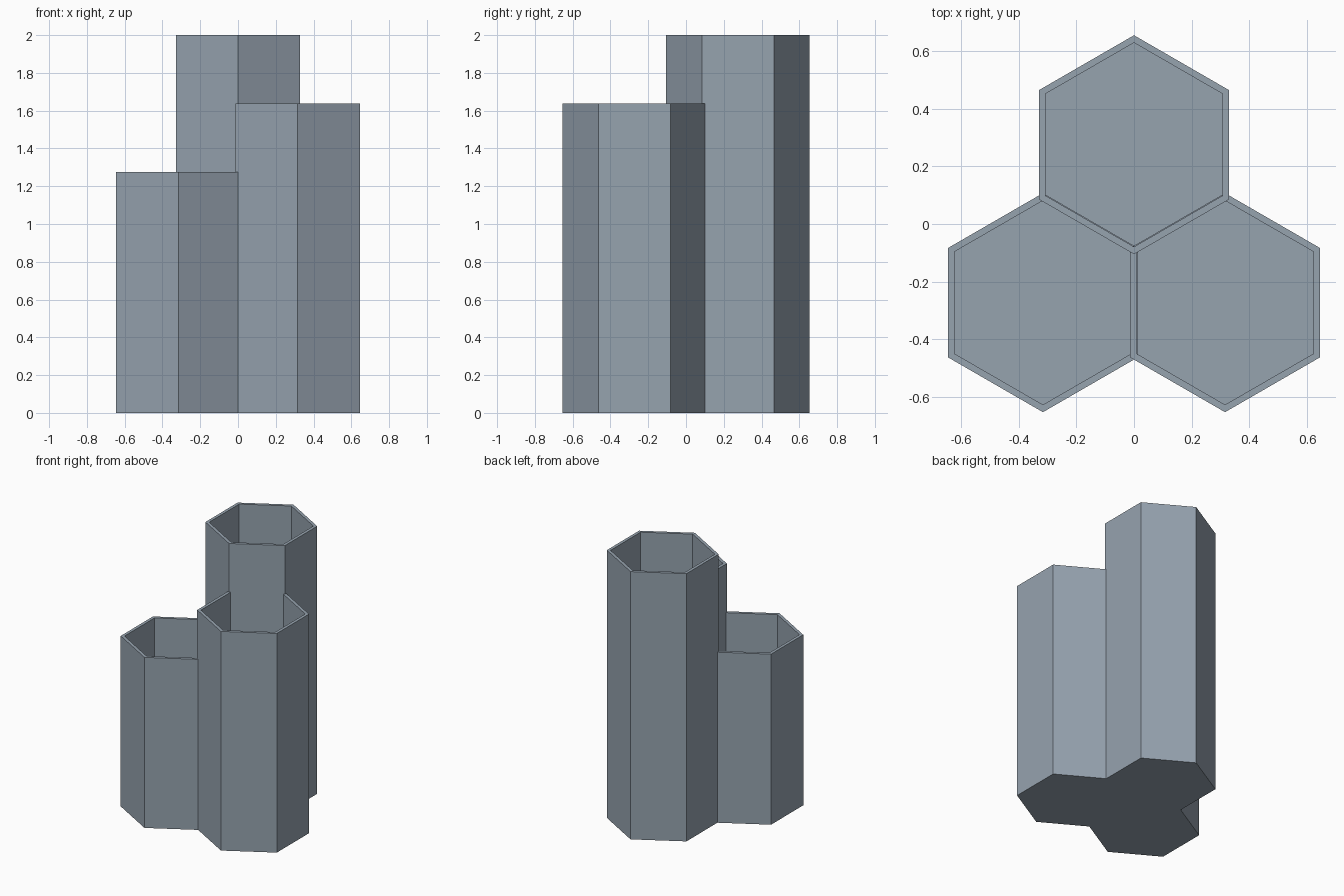
import bpy
import bmesh
from math import radians
from mathutils import Matrix

cube = bpy.data.objects.get("Cube")
if cube:
    bpy.data.objects.remove(cube)

OUTER, INNER, FLOOR = 0.38, 0.35, 0.03

# Single blue grey material
color = (0.305, 0.366, 0.429, 1)
grey = bpy.data.materials.new("blue_grey")
grey.use_nodes = True
grey.diffuse_color = color
grey.node_tree.nodes["Principled BSDF"].inputs["Base Color"].default_value = color


def hex_cup(name, x, y, height):
    """Open hexagonal tube with a closed floor, corners pointing along y."""
    bm = bmesh.new()
    bmesh.ops.create_cone(bm, cap_ends=True, segments=6, radius1=OUTER,
                          radius2=OUTER, depth=height,
                          matrix=Matrix.Translation((0, 0, height / 2)))
    # Turn the hexagon if its corners lie along x
    if max(v.co.y for v in bm.verts) < OUTER - 0.01:
        bmesh.ops.rotate(bm, verts=bm.verts,
                         matrix=Matrix.Rotation(radians(30), 3, 'Z'))
    # Rim, then the hollow
    top = max(bm.faces, key=lambda f: f.calc_center_median().z)
    bmesh.ops.inset_region(bm, faces=[top], thickness=(OUTER - INNER) * 0.866)
    hollow = bmesh.ops.extrude_face_region(bm, geom=[top])
    verts = [g for g in hollow["geom"] if isinstance(g, bmesh.types.BMVert)]
    bmesh.ops.translate(bm, verts=verts, vec=(0, 0, FLOOR - height))
    if top.is_valid:
        bmesh.ops.delete(bm, geom=[top], context='FACES_ONLY')
    bmesh.ops.recalc_face_normals(bm, faces=bm.faces)
    mesh = bpy.data.meshes.new(name)
    bm.to_mesh(mesh)
    bm.free()
    mesh.materials.append(grey)
    cup = bpy.data.objects.new(name, mesh)
    cup.location = (x, y, 0)
    bpy.context.collection.objects.link(cup)


# Three nested cups of stepped height
hex_cup("tall_back_cup", 0, 0.275, 2.0)
hex_cup("middle_left_cup", 0.316, -0.273, 1.637)
hex_cup("short_right_cup", -0.316, -0.273, 1.274)
